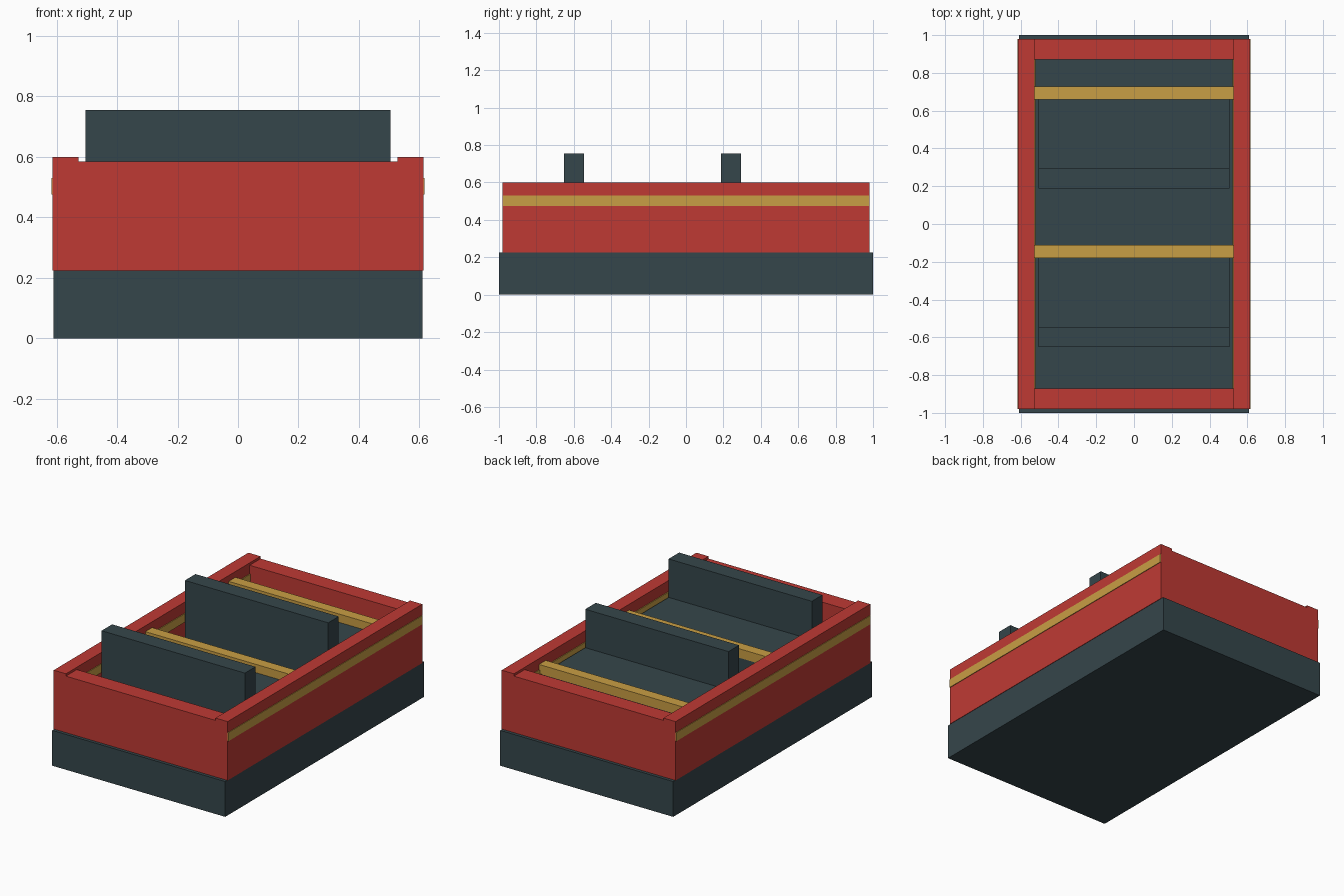
import bpy
import bmesh
from mathutils import Vector

if "Cube" in bpy.data.objects:
    bpy.data.objects.remove(bpy.data.objects["Cube"])


def material(name, rgb):
    m = bpy.data.materials.new(name)
    m.diffuse_color = (*rgb, 1.0)
    m.use_nodes = True
    m.node_tree.nodes["Principled BSDF"].inputs["Base Color"].default_value = m.diffuse_color
    return m


DARK = material("dark_slate", (0.036, 0.061, 0.070))
RED = material("brick_red", (0.521, 0.042, 0.034))
GOLD = material("ochre_gold", (0.584, 0.342, 0.058))


def box(name, x, y, z, mat):
    """Box from (min, max) ranges on each axis."""
    bm = bmesh.new()
    bmesh.ops.create_cube(bm, size=1.0)
    for v in bm.verts:
        v.co = Vector([r[0] if c < 0 else r[1] for c, r in zip(v.co, (x, y, z))])
    me = bpy.data.meshes.new(name)
    bm.to_mesh(me)
    bm.free()
    me.materials.append(mat)
    ob = bpy.data.objects.new(name, me)
    bpy.context.collection.objects.link(ob)
    return ob


def mirrored(r, s):
    return tuple(sorted((s * r[0], s * r[1])))


# Lower body
box("base", (-0.61, 0.61), (-1.0, 1.0), (0.0, 0.225), DARK)

# Walls and gold side bands, mirrored about the centre
for s, side, end in ((-1, "left", "front"), (1, "right", "back")):
    box(f"{side}_wall", mirrored((0.527, 0.613), s), (-0.98, 0.98), (0.225, 0.60), RED)
    box(f"{side}_band", mirrored((0.522, 0.617), s), (-0.979, 0.979), (0.475, 0.53), GOLD)
    box(f"{end}_wall", (-0.527, 0.527), mirrored((0.87, 0.98), s), (0.225, 0.585), RED)

# Two benches: backrest, seat block and gold edge strip
for row, y in (("front", -0.652), ("rear", 0.187)):
    box(f"{row}_backrest", (-0.505, 0.505), (y, y + 0.106), (0.225, 0.755), DARK)
    box(f"{row}_seat", (-0.505, 0.505), (y + 0.106, y + 0.535), (0.225, 0.51), DARK)
    box(f"{row}_seat_strip", (-0.527, 0.527), (y + 0.472, y + 0.54), (0.505, 0.563), GOLD)
